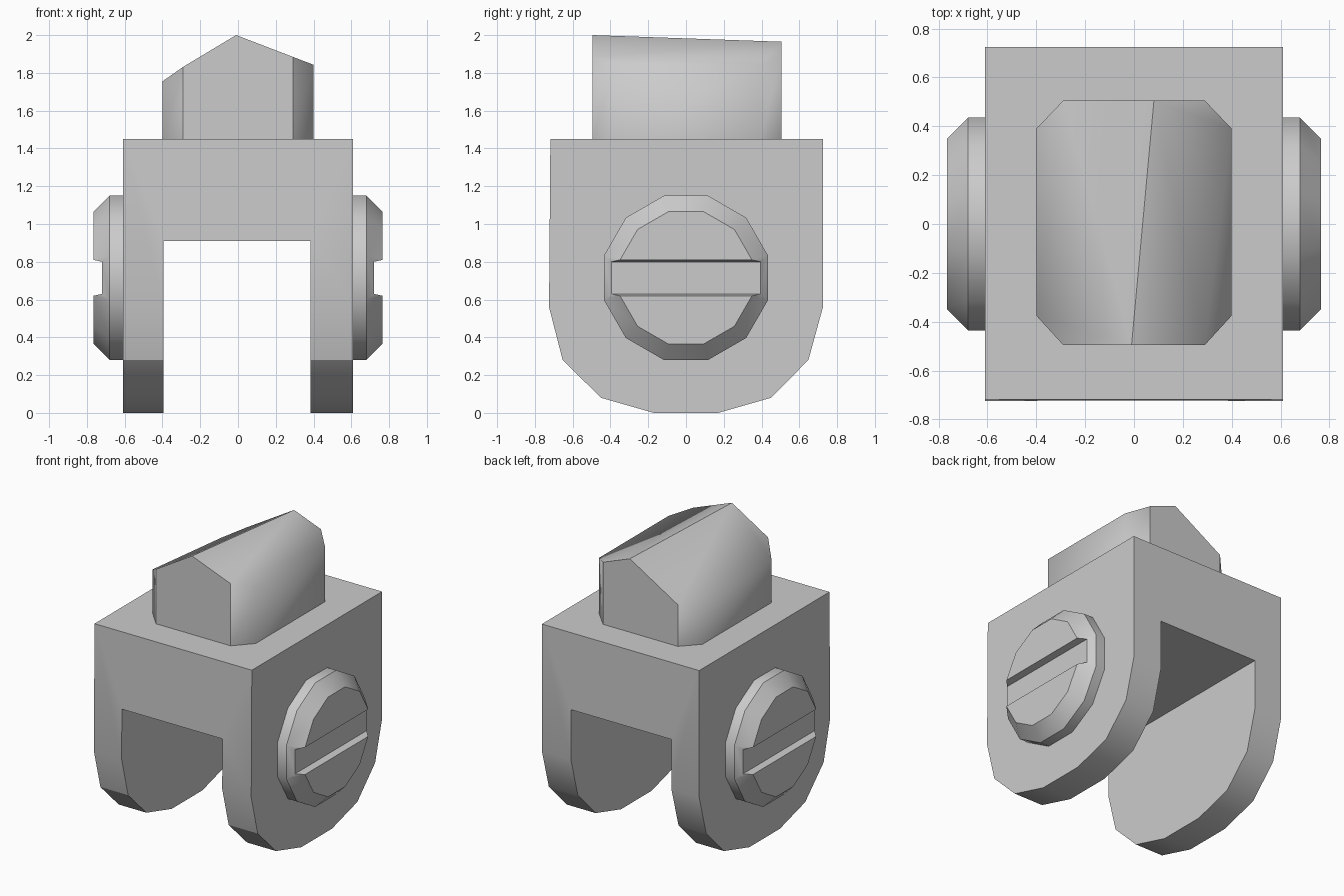
import bpy, bmesh, math
from mathutils import Vector

cube = bpy.data.objects.get("Cube")
if cube:
    bpy.data.objects.remove(cube, do_unlink=True)

grey = bpy.data.materials.new("grey")
grey.use_nodes = True
colour = (0.6, 0.6, 0.6, 1)
grey.diffuse_color = colour
grey.node_tree.nodes["Principled BSDF"].inputs["Base Color"].default_value = colour


def make_object(name, bm):
    bmesh.ops.recalc_face_normals(bm, faces=bm.faces)
    mesh = bpy.data.meshes.new(name)
    bm.to_mesh(mesh)
    bm.free()
    mesh.materials.append(grey)
    ob = bpy.data.objects.new(name, mesh)
    bpy.context.collection.objects.link(ob)
    return ob


def loft(rings):
    """Closed solid through a list of matching rings of points."""
    bm = bmesh.new()
    loops = [[bm.verts.new(p) for p in ring] for ring in rings]
    for a, b in zip(loops, loops[1:]):
        for i in range(len(a)):
            j = (i + 1) % len(a)
            bm.faces.new((a[i], a[j], b[j], b[i]))
    bm.faces.new(loops[0])
    bm.faces.new(loops[-1])
    return bm


def cut(ob, cutter):
    mod = ob.modifiers.new("cut", 'BOOLEAN')
    mod.operation = 'DIFFERENCE'
    mod.solver = 'EXACT'
    mod.object = cutter
    graph = bpy.context.evaluated_depsgraph_get()
    mesh = bpy.data.meshes.new_from_object(ob.evaluated_get(graph))
    ob.modifiers.clear()
    ob.data = mesh
    bpy.data.objects.remove(cutter, do_unlink=True)


def smooth(ob, degrees):
    bpy.ops.object.select_all(action='DESELECT')
    ob.select_set(True)
    bpy.context.view_layer.objects.active = ob
    bpy.ops.object.shade_smooth_by_angle(angle=math.radians(degrees))


# Forked body: rounded side profile with a slot between the two legs
profile = [(-0.718, 1.45), (-0.725, 0.56), (-0.653, 0.28), (-0.45, 0.08), (-0.17, 0),
           (0.17, 0), (0.45, 0.08), (0.648, 0.28), (0.725, 0.56), (0.725, 1.45)]
body = make_object("forked_body", loft([[(x, y, z) for y, z in profile] for x in (-0.61, 0.61)]))
slot = [(-0.395, -0.2), (0.385, -0.2), (0.385, 0.91), (-0.395, 0.91)]
cut(body, make_object("slot_cutter", loft([[(x, y, z) for x, z in slot] for y in (-1, 1)])))
smooth(body, 30)

# Screw heads: chamfered twelve-sided discs with a tapered groove
HUB_Z = 0.715


def disc_ring(x, apothem):
    r = apothem / math.cos(math.pi / 12)
    angles = [math.pi * (2 * i + 1) / 12 for i in range(12)]
    return [(x, r * math.cos(a), HUB_Z + r * math.sin(a)) for a in angles]


for side, name in ((1, "left_screw"), (-1, "right_screw")):
    rings = [(0.60, 0.435), (0.68, 0.435), (0.765, 0.35)]
    screw = make_object(name, loft([disc_ring(side * x, r) for x, r in rings]))
    groove = [(0.72, 0.63), (0.72, 0.80), (0.80, 0.818), (0.80, 0.612)]
    cut(screw, make_object("groove_cutter",
                           loft([[(side * x, y, z) for x, z in groove] for y in (-1, 1)])))
    smooth(screw, 30.5)

# Top block: chamfered plan cut by two roof planes meeting at a skewed ridge
plan = [(-0.40, -0.375), (-0.29, -0.495), (0.29, -0.495), (0.40, -0.375),
        (0.40, 0.39), (0.29, 0.505), (-0.29, 0.505), (-0.40, 0.39)]
bm = loft([[(x, y, z) for x, y in plan] for z in (1.44, 2.3)])
for normal in (Vector((-0.6, 0.09, 1)), Vector((0.383, 0, 1))):
    result = bmesh.ops.bisect_plane(bm, geom=bm.verts[:] + bm.edges[:] + bm.faces[:],
                                    plane_co=(-0.01, -0.495, 2), plane_no=normal, clear_outer=True)
    rim = [e for e in result["geom_cut"] if isinstance(e, bmesh.types.BMEdge)]
    bmesh.ops.contextual_create(bm, geom=rim)
bmesh.ops.recalc_face_normals(bm, faces=bm.faces)
bm.normal_update()

# Sharp edges around the end faces, the base and along the ridge; the rest is smooth
for f in bm.faces:
    f.smooth = True
for e in bm.edges:
    normals = [f.normal for f in e.link_faces]
    end = any(abs(n.y) > 0.95 or n.z < -0.9 for n in normals)
    ridge = all(n.z > 0.5 for n in normals)
    e.smooth = not (end or ridge)
make_object("top_block", bm)
